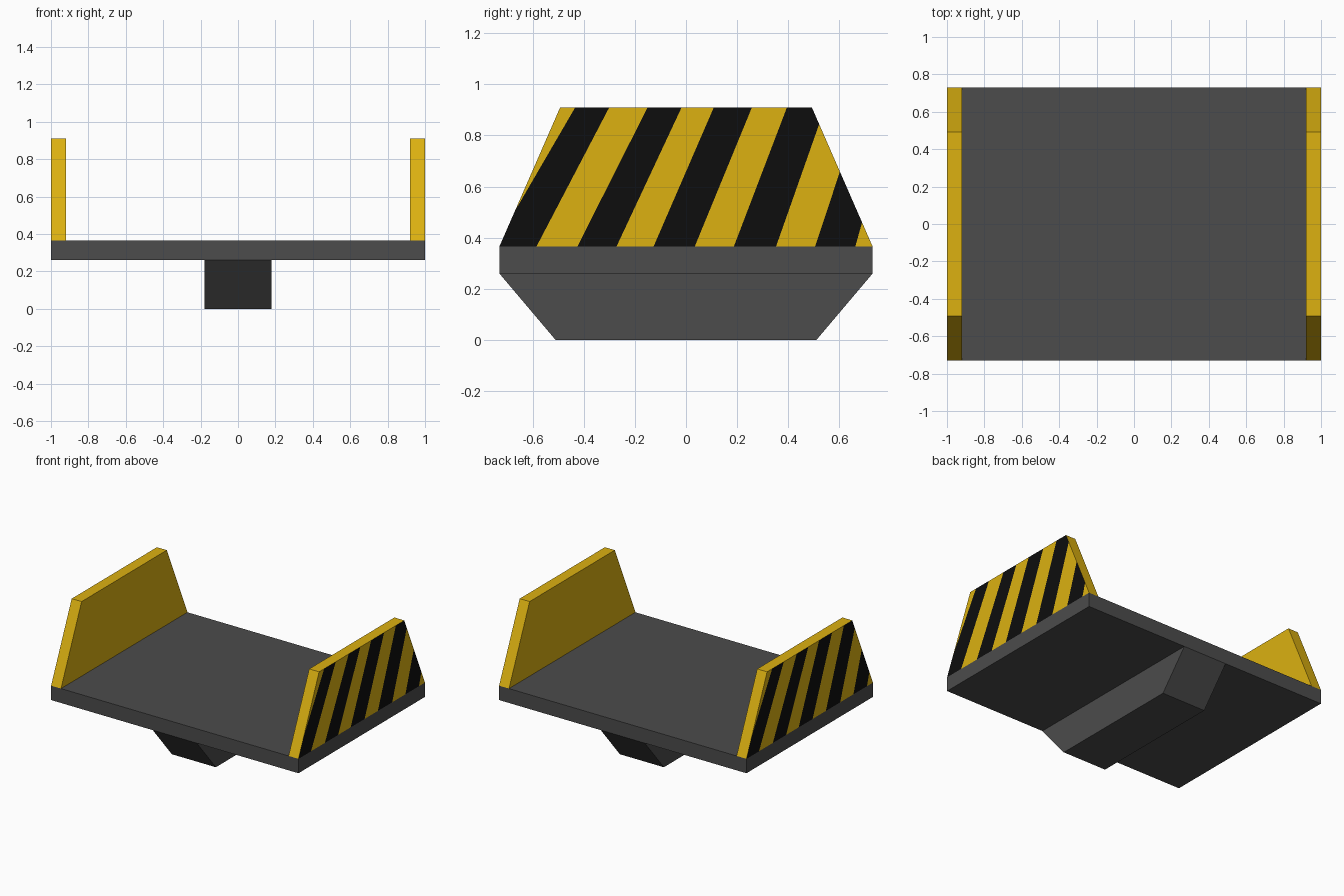
import bpy, bmesh, math
from mathutils import Vector, Matrix

if "Cube" in bpy.data.objects:
    bpy.data.objects.remove(bpy.data.objects["Cube"])


def material(name, rgb):
    m = bpy.data.materials.new(name)
    m.diffuse_color = (*rgb, 1.0)
    m.use_nodes = True
    m.node_tree.nodes["Principled BSDF"].inputs["Base Color"].default_value = m.diffuse_color
    return m


GREY = material("dark grey", (0.072, 0.072, 0.072))
YELLOW = material("hazard yellow", (0.715, 0.44, 0.0056))
BLACK = material("black", (0.004, 0.004, 0.004))


def prism(x0, x1, profile):
    """Extrude a (y, z) profile along x and return the bmesh."""
    bm = bmesh.new()
    face = bm.faces.new([bm.verts.new((x0, y, z)) for y, z in profile])
    ext = bmesh.ops.extrude_face_region(bm, geom=[face])
    verts = [g for g in ext["geom"] if isinstance(g, bmesh.types.BMVert)]
    bmesh.ops.translate(bm, vec=(x1 - x0, 0, 0), verts=verts)
    bmesh.ops.recalc_face_normals(bm, faces=bm.faces[:])
    return bm


def finish(name, bm, mats):
    me = bpy.data.meshes.new(name)
    bm.to_mesh(me)
    bm.free()
    for m in mats:
        me.materials.append(m)
    ob = bpy.data.objects.new(name, me)
    bpy.context.collection.objects.link(ob)
    return ob


HALF_Y, BASE, DECK, TOP = 0.73, 0.26, 0.365, 0.91

# Flat deck
finish("deck", prism(-1, 1, [(-HALF_Y, BASE), (HALF_Y, BASE),
                             (HALF_Y, DECK), (-HALF_Y, DECK)]), [GREY])

# Tapered keel below the deck
finish("keel", prism(-0.178, 0.178, [(-0.51, 0), (0.51, 0),
                                     (HALF_Y, BASE), (-HALF_Y, BASE)]), [GREY])

# Stripe borders: y at the bottom and top of the side wall
BORDERS = [(-.75, -.433), (-.585, -.30), (-.425, -.15), (-.272, -.017), (-.127, .109),
           (.034, .258), (.187, .395), (.352, .544), (.505, .685), (.662, .815)]
PLANES = [(Vector((0, b, DECK)), Vector((0, TOP - DECK, b - t)).normalized())
          for b, t in BORDERS]

# Side walls with slanted hazard stripes cut into the outer face
for name, angle in (("right_wall", 0), ("left_wall", math.pi)):
    bm = prism(0.92, 1, [(-HALF_Y, DECK), (HALF_Y, DECK), (0.492, TOP), (-0.492, TOP)])
    for co, no in PLANES:
        geom = bm.verts[:] + bm.edges[:] + bm.faces[:]
        bmesh.ops.bisect_plane(bm, geom=geom, dist=1e-5, plane_co=co, plane_no=no)
    bm.normal_update()
    for f in bm.faces:
        if f.normal.x > 0.9:
            c = f.calc_center_median()
            f.material_index = sum((c - co).dot(no) > 0 for co, no in PLANES) % 2
    bm.transform(Matrix.Rotation(angle, 4, 'Z'))
    finish(name, bm, [YELLOW, BLACK])
